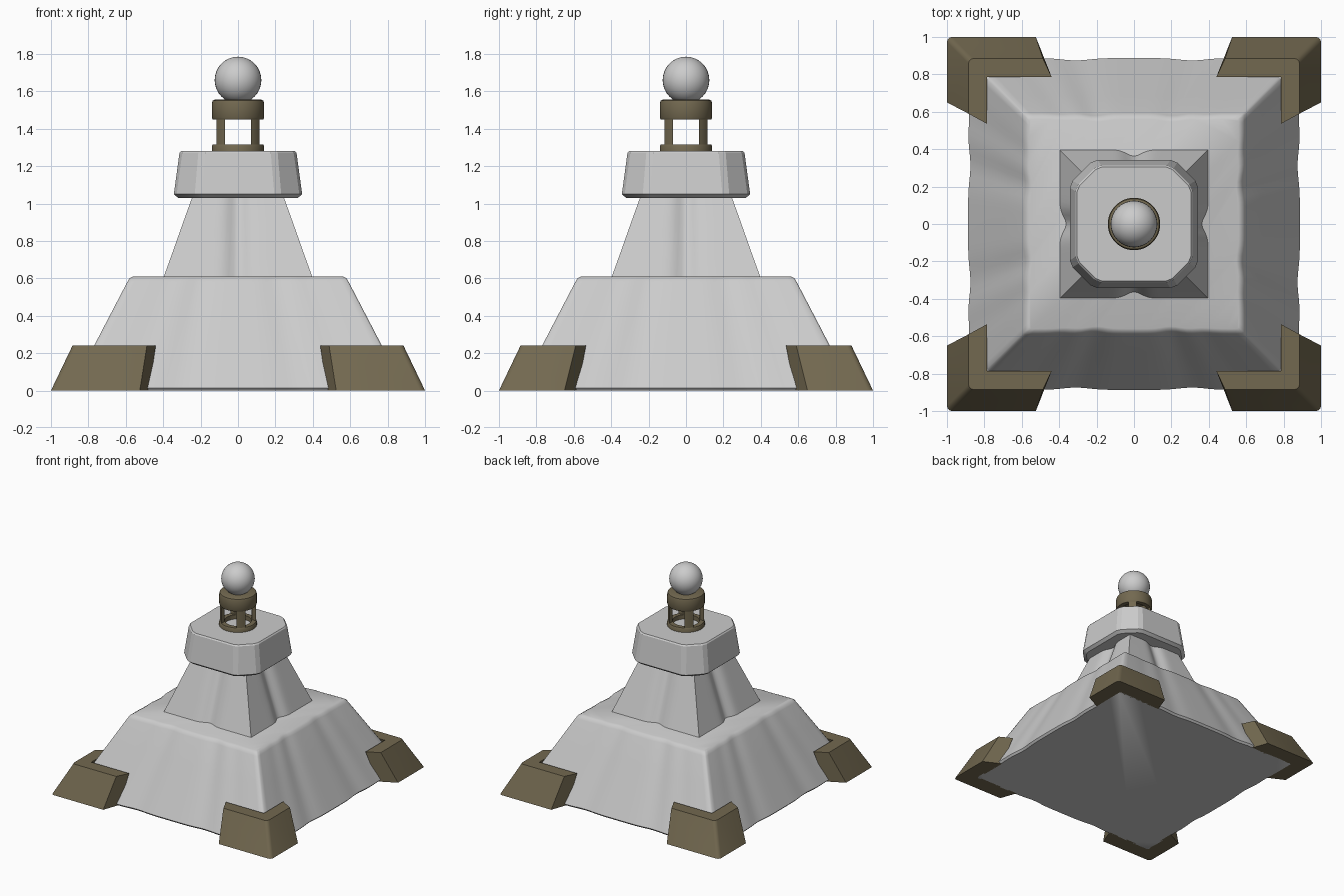
import bpy, bmesh, math

if "Cube" in bpy.data.objects:
    bpy.data.objects.remove(bpy.data.objects["Cube"])

OLIVE = bpy.data.materials.new("olive_metal")
OLIVE.diffuse_color = (0.17, 0.14, 0.08, 1)
OLIVE.use_nodes = True
OLIVE.node_tree.nodes["Principled BSDF"].inputs["Base Color"].default_value = OLIVE.diffuse_color


def finish(name, bm, mat=None, angle=30):
    bmesh.ops.recalc_face_normals(bm, faces=bm.faces)
    me = bpy.data.meshes.new(name)
    bm.to_mesh(me)
    bm.free()
    me.shade_smooth()
    me.set_sharp_from_angle(angle=math.radians(angle))
    if mat:
        me.materials.append(mat)
    ob = bpy.data.objects.new(name, me)
    bpy.context.collection.objects.link(ob)
    return ob


def add_loft(bm, rings, closed=False):
    """Skin equal-length rings; cap the ends, or join last to first."""
    vs = [[bm.verts.new(p) for p in r] for r in rings]
    n = len(vs[0])
    pairs = list(zip(vs, vs[1:])) + ([(vs[-1], vs[0])] if closed else [])
    for a, b in pairs:
        for i in range(n):
            j = (i + 1) % n
            bm.faces.new((a[i], a[j], b[j], b[i]))
    if not closed:
        bm.faces.new(vs[0])
        bm.faces.new(vs[-1])
    return vs


def four_sided(side, z):
    """Repeat one side's (along, outward) points around four sides."""
    ring = []
    for k in range(4):
        c, s = math.cos(k * math.pi / 2), math.sin(k * math.pi / 2)
        ring += [(d * c - t * s, d * s + t * c, z) for t, d in side]
    return ring


def bump(u, centre, width):
    return math.exp(-((u - centre) / width) ** 2)


# Wavy sloped base
def base_ring(z, h):
    side = []
    n = 40
    for i in range(n + 1):
        u = -0.985 + 1.97 * i / n
        dip = 0.013 * (bump(u, 0.35, 0.11) + bump(u, -0.35, 0.11))
        dip += 0.005 * (bump(u, 0.65, 0.1) + bump(u, -0.65, 0.1))
        side.append((u * h, h - dip))
    return four_sided(side, z)


bm = bmesh.new()
add_loft(bm, [base_ring(z, h) for z, h in
              [(0, 0.873), (0.015, 0.887), (0.2, 0.79), (0.4, 0.686),
               (0.58, 0.592), (0.6, 0.58), (0.61, 0.56)]])
finish("base", bm, angle=40)


# Tapered tower with a soft groove down each face
def tower_ring(z, h):
    ts = [-1 + 2 * i / 32 for i in range(32)]
    return four_sided([(u * h, h - 0.034 * bump(u * h, 0, 0.055)) for u in ts], z)


bm = bmesh.new()
add_loft(bm, [tower_ring(z, h) for z, h in
              [(0.6, 0.4), (0.75, 0.346), (0.9, 0.293), (1.05, 0.239)]])
finish("tower", bm, angle=35)


# Eight-sided platform with narrow chamfered corners
def platform_ring(z, h):
    c = 0.63 * h
    a, b = 0.022, 0.015
    return four_sided([(-c - b, h - b), (-c + a, h), (c - a, h), (c + b, h - b)], z)


bm = bmesh.new()
add_loft(bm, [platform_ring(z, h) for z, h in
              [(1.03, 0.32), (1.05, 0.343), (1.27, 0.313), (1.28, 0.305)]])
finish("platform", bm, angle=15)

# Corner brackets: L-shaped, sloped, longer along x than along y
LOW = [(1, 1), (0.525, 1), (0.475, 0.86), (0.86, 0.86), (0.86, 0.58), (1, 0.65)]
HIGH = [(0.885, 0.885), (0.487, 0.885), (0.44, 0.785), (0.785, 0.785),
        (0.785, 0.535), (0.885, 0.59)]
for sx, fx in ((-1, "left"), (1, "right")):
    for sy, fy in ((-1, "front"), (1, "back")):
        bm = bmesh.new()
        vs = add_loft(bm, [[(sx * x, sy * y, z) for x, y in pts]
                           for pts, z in ((LOW, 0), (HIGH, 0.24))])
        corner = bm.edges.get((vs[0][0], vs[1][0]))
        bmesh.ops.bevel(bm, geom=[corner], offset=0.025, segments=3,
                        profile=0.5, affect='EDGES')
        finish(f"{fy}_{fx}_bracket", bm, OLIVE)


# Lantern rings
def lathe(name, profile, mat):
    bm = bmesh.new()
    n = 48
    add_loft(bm, [[(r * math.cos(2 * math.pi * i / n),
                    r * math.sin(2 * math.pi * i / n), z) for i in range(n)]
                  for r, z in profile], closed=True)
    return finish(name, bm, mat)


lathe("lantern_lower_ring", [(0.1, 1.27), (0.14, 1.27), (0.14, 1.305),
                             (0.135, 1.315), (0.1, 1.315)], OLIVE)
lathe("lantern_upper_ring", [(0.1, 1.45), (0.135, 1.45), (0.14, 1.46),
                             (0.14, 1.535), (0.135, 1.55), (0.125, 1.555),
                             (0.04, 1.555), (0.04, 1.53), (0.1, 1.53)], OLIVE)

# Lantern posts
outer = [(0.135 * math.cos(math.radians(a)), 0.135 * math.sin(math.radians(a)))
         for a in (31, 38, 45, 52, 59)]
POST = outer + [(0.07, 0.078), (0.078, 0.07)]
for i, (sx, sy) in enumerate(((1, 1), (-1, 1), (-1, -1), (1, -1))):
    bm = bmesh.new()
    add_loft(bm, [[(sx * x, sy * y, z) for x, y in POST] for z in (1.3, 1.46)])
    finish(f"lantern_post_{i + 1}", bm, OLIVE)

# Ball on top
bm = bmesh.new()
bmesh.ops.create_uvsphere(bm, u_segments=32, v_segments=16, radius=0.125)
bmesh.ops.translate(bm, verts=bm.verts, vec=(0, 0, 1.66))
finish("ball", bm)
